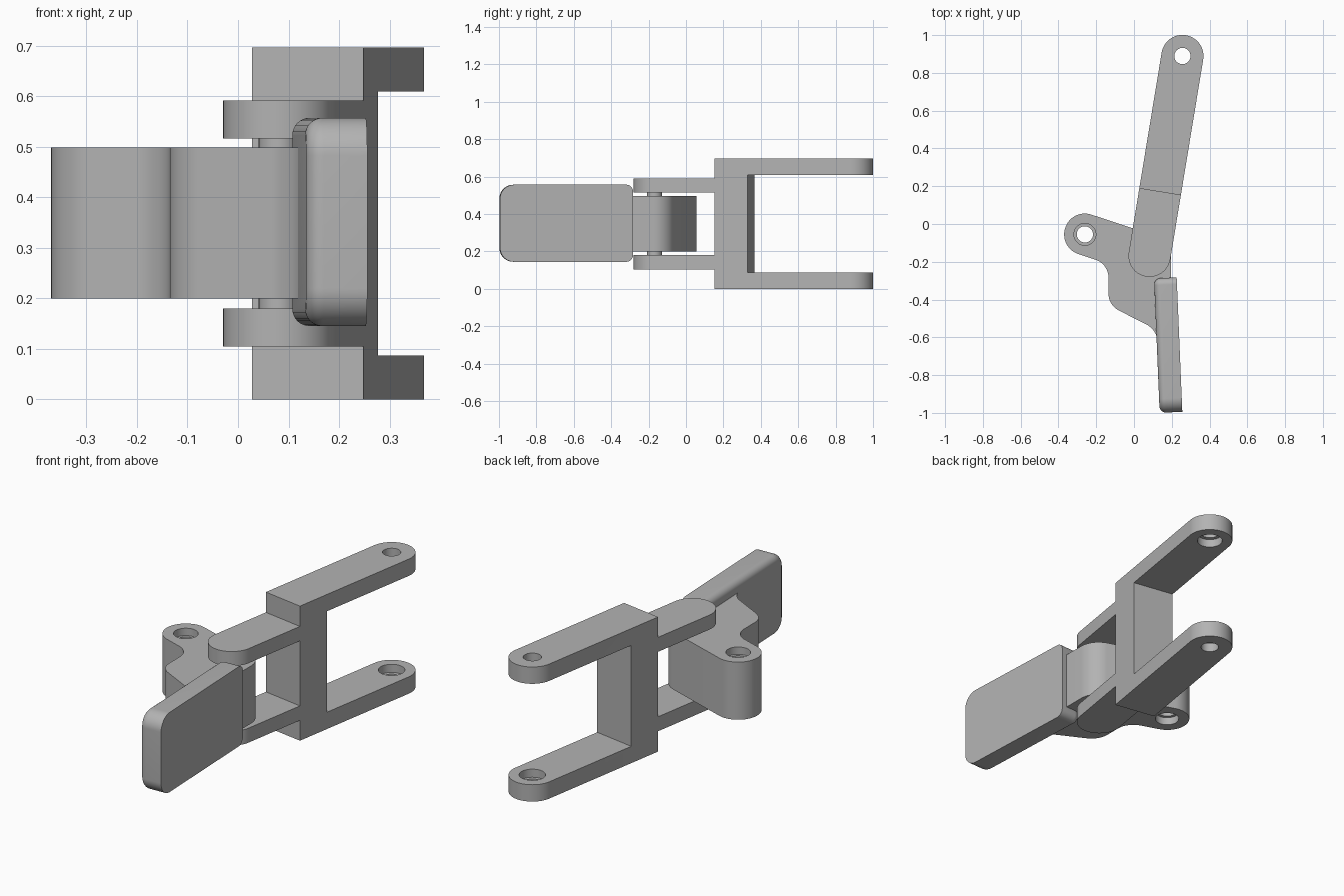
import bpy, bmesh, math
from mathutils import Vector, Matrix

if "Cube" in bpy.data.objects:
    bpy.data.objects.remove(bpy.data.objects["Cube"])

grey = bpy.data.materials.new("plain grey")
grey.use_nodes = True
colour = (0.45, 0.45, 0.45, 1)
grey.diffuse_color = colour
grey.node_tree.nodes["Principled BSDF"].inputs["Base Color"].default_value = colour


def rounded(corners, steps=14):
    """Round each (x, y, radius) corner of a polygon with an arc."""
    out = []
    for i, (x, y, r) in enumerate(corners):
        p = Vector((x, y))
        if r <= 0:
            out.append(p)
            continue
        a = (Vector(corners[i - 1][:2]) - p).normalized()
        b = (Vector(corners[(i + 1) % len(corners)][:2]) - p).normalized()
        half = a.angle(b) / 2
        centre = p + (a + b).normalized() * r / math.sin(half)
        start = p + a * r / math.tan(half) - centre
        end = p + b * r / math.tan(half) - centre
        sweep = math.atan2(start.x * end.y - start.y * end.x, start.dot(end))
        for k in range(steps + 1):
            out.append(centre + Matrix.Rotation(sweep * k / steps, 2) @ start)
    return out


def loft(name, rings):
    """Skin a stack of equal-sized rings and cap both ends."""
    bm = bmesh.new()
    loops = [[bm.verts.new(p) for p in ring] for ring in rings]
    for low, high in zip(loops, loops[1:]):
        for i in range(len(low)):
            bm.faces.new((low[i - 1], low[i], high[i], high[i - 1]))
    bm.faces.new(loops[0])
    bm.faces.new(loops[-1])
    bmesh.ops.recalc_face_normals(bm, faces=bm.faces)
    mesh = bpy.data.meshes.new(name)
    bm.to_mesh(mesh)
    bm.free()
    mesh.materials.append(grey)
    obj = bpy.data.objects.new(name, mesh)
    bpy.context.collection.objects.link(obj)
    return obj


def prism(name, outline, z0, z1):
    return loft(name, [[(p[0], p[1], z) for p in outline] for z in (z0, z1)])


def cylinder(name, x, y, r, z0, z1, n=48):
    angles = [math.tau * i / n for i in range(n)]
    return prism(name, [(x + r * math.cos(a), y + r * math.sin(a)) for a in angles], z0, z1)


def activate(obj):
    bpy.ops.object.select_all(action='DESELECT')
    obj.select_set(True)
    bpy.context.view_layer.objects.active = obj


def combine(obj, tool, operation):
    mod = obj.modifiers.new("cut", 'BOOLEAN')
    mod.operation, mod.object, mod.solver = operation, tool, 'EXACT'
    activate(obj)
    bpy.ops.object.modifier_apply(modifier=mod.name)
    bpy.data.objects.remove(tool)


# Yoke: stepped side profile, trimmed by a long slot-shaped plan
HEIGHT, R = 0.696, 0.1115
FAR, NEAR, BRIDGE = 0.729, -0.343, 0.18
lower = [(1, 0), (1, 0.087), (BRIDGE, 0.087)]
lower_near = [(0, 0.18), (-0.7, 0.18), (-0.7, 0.105), (0, 0.105), (0, 0)]
mirror = lambda pts: [(u, HEIGHT - z) for u, z in reversed(pts)]
side = lower + mirror(lower) + mirror(lower_near)
side += [p for p in lower_near]
yoke = loft("yoke", [[(v, u, z) for u, z in side] for v in (-0.3, 0.3)])
plan = rounded([(-R, NEAR - R, R * 0.999), (R, NEAR - R, R * 0.999),
                (R, FAR + R, R * 0.999), (-R, FAR + R, R * 0.999)], 20)
combine(yoke, prism("plan", plan, -0.2, 0.9), 'INTERSECT')
# Arm holes, wider on the inner faces
combine(yoke, cylinder("hole", 0, FAR, 0.043, -0.2, 0.9), 'DIFFERENCE')
combine(yoke, cylinder("counterbore", 0, FAR, 0.062, 0.045, HEIGHT - 0.045), 'DIFFERENCE')
yoke.data.transform(Matrix.Translation((0.138, 0.17, 0)) @ Matrix.Rotation(math.radians(-9.35), 4, 'Z'))

# Pivot pin between the near arms
pin = cylinder("pivot_pin", 0.081, -0.168, 0.04, 0.17, 0.526)

# Lever body with an eye boss at one end and a swept foot at the other
lever = prism("lever", rounded([
    (-0.329, 0.084, 0.109), (-0.399, -0.124, 0.109), (-0.135, -0.212, 0.1),
    (-0.135, -0.43, 0.1), (0.121, -0.56, 0.11), (0.13, -0.7, 0),
    (0.18, -0.7, 0), (0.197, -0.3, 0), (0.197, -0.091, 0.115)]), 0.2, 0.498)
combine(lever, cylinder("hole", -0.26, -0.055, 0.043, 0, 0.7), 'DIFFERENCE')
for z0, z1 in ((0, 0.24), (0.46, 0.7)):
    combine(lever, cylinder("counterbore", -0.26, -0.055, 0.058, z0, z1), 'DIFFERENCE')

# Paddle: rounded plate with a fillet around its inner face
LENGTH, TALL, THICK, FILLET = 0.712, 0.412, 0.12, 0.034


def paddle_ring(inset, depth):
    a, b, h = -LENGTH + inset, -inset, TALL / 2 - inset
    big, small = 0.075 - inset, 0.036 - inset
    pts = rounded([(a, -h, big), (b, -h, small), (b, h, small), (a, h, big)])
    return [(depth, p.x, p.y) for p in pts]


rings = [paddle_ring(0, 0)]
for k in range(9):
    a = math.pi / 2 * k / 8
    rings.append(paddle_ring(FILLET * (1 - math.cos(a)), FILLET - THICK - FILLET * math.sin(a)))
paddle = loft("paddle", rings)
paddle.data.transform(Matrix.Translation((0.226, -0.283, 0.351)) @ Matrix.Rotation(math.radians(2.4), 4, 'Z'))

for part in (yoke, pin, lever, paddle):
    activate(part)
    bpy.ops.object.shade_smooth_by_angle(angle=math.radians(30))
